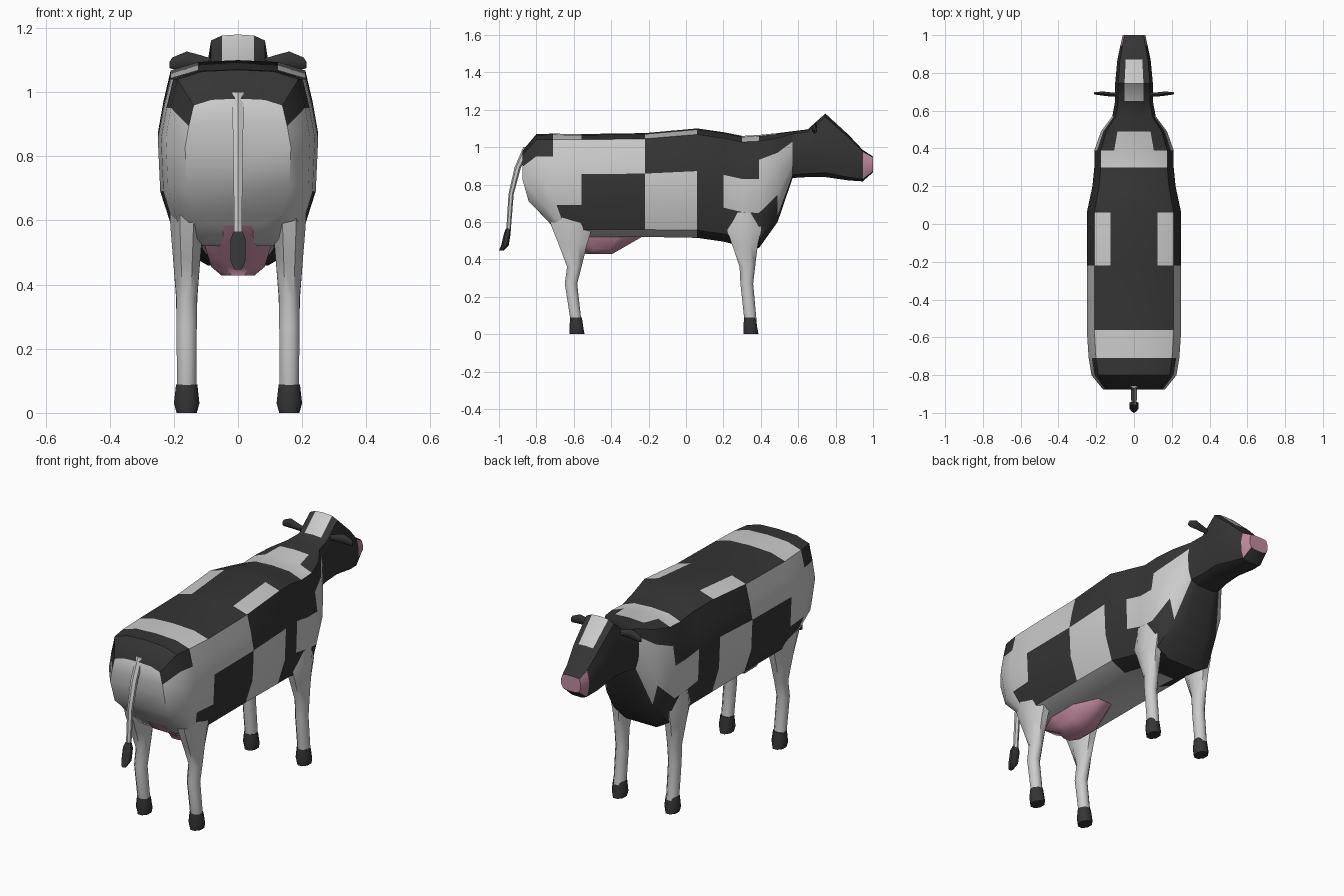
import bpy, math

if "Cube" in bpy.data.objects:
    bpy.data.objects.remove(bpy.data.objects["Cube"])

def mat(name, rgb):
    m = bpy.data.materials.new(name)
    m.diffuse_color = (*rgb, 1)
    m.use_nodes = True
    m.node_tree.nodes["Principled BSDF"].inputs["Base Color"].default_value = m.diffuse_color
    return m

MATS = {"W": mat("white_hide", (0.72, 0.72, 0.72)),
        "B": mat("black_hide", (0.035, 0.035, 0.035)),
        "P": mat("pink_skin", (0.55, 0.26, 0.36))}
KEYS = list(MATS)

def finish(name, verts, faces, colours, mirror=False, angle=40):
    me = bpy.data.meshes.new(name)
    me.from_pydata(verts, [], faces)
    for k in KEYS:
        me.materials.append(MATS[k])
    for p, c in zip(me.polygons, colours):
        p.material_index = KEYS.index(c)
    ob = bpy.data.objects.new(name, me)
    bpy.context.collection.objects.link(ob)
    bpy.ops.object.select_all(action='DESELECT')
    ob.select_set(True)
    bpy.context.view_layer.objects.active = ob
    bpy.ops.object.mode_set(mode='EDIT')
    bpy.ops.mesh.select_all(action='SELECT')
    bpy.ops.mesh.normals_make_consistent(inside=False)
    bpy.ops.object.mode_set(mode='OBJECT')
    bpy.ops.object.shade_smooth_by_angle(angle=math.radians(angle))
    if mirror:
        ob.modifiers.new("mirror", 'MIRROR').use_mirror_merge = False
    return ob

# Half cross-section (width fraction, height fraction), top centre to bottom centre
SECTION = [(0, 1), (.5, .99), (.84, .945), (.93, .78), (1, .61),
           (.97, .31), (.8, .07), (.45, 0), (0, 0)]

def trunk(name, rings, patches, cap_first=None, cap_last=None):
    """Loft rings (y, top, bottom, half width, lower forward shift) along y;
    each patch string colours one segment from the spine to the belly."""
    half = len(SECTION) - 1
    n = 2 * half
    verts, faces, cols = [], [], []
    for y, top, bot, w, low in rings:
        for i in range(n):
            fx, f = SECTION[i if i <= half else n - i]
            yy = y + low * max(0, .4 - f) / .4
            verts.append((w * fx * (1 if i <= half else -1), yy, bot + f * (top - bot)))
    for r, patch in enumerate(patches):
        for i in range(n):
            j = (i + 1) % n
            faces.append((r*n + i, r*n + j, (r+1)*n + j, (r+1)*n + i))
            cols.append(patch[i if i < half else n - 1 - i])
    for base, c in ((0, cap_first), ((len(rings) - 1) * n, cap_last)):
        if c:
            for i in range(half):
                q = [i, i + 1, n - i - 1, (n - i) % n]
                faces.append(tuple(base + k for k in dict.fromkeys(q)))
                cols.append(c)
    return finish(name, verts, faces, cols)

def limb(name, rings, colour, sides=8, axis='z', mirror=False):
    """Capped tube through rings (x, y, z, radius a, radius b)."""
    verts, faces = [], []
    for x, y, z, a, b in rings:
        for i in range(sides):
            t = 2 * math.pi * (i + .5) / sides
            u, v = a * math.cos(t), b * math.sin(t)
            verts.append((x + u, y + v, z) if axis == 'z' else (x, y + u, z + v))
    for r in range(len(rings) - 1):
        for i in range(sides):
            j = (i + 1) % sides
            faces.append((r*sides + i, r*sides + j, (r+1)*sides + j, (r+1)*sides + i))
    faces.append(tuple(range(sides)))
    faces.append(tuple(range(len(verts) - sides, len(verts))))
    return finish(name, verts, faces, colour * len(faces), mirror, 50)

# Body with patchwork hide, rump to neck
neck = (.57, 1.085, .835, .115, 0)
trunk("body", [
    (-.875, .98, .59, .165, .15), (-.80, 1.07, .53, .225, .13),
    (-.71, 1.072, .52, .24, .08), (-.56, 1.07, .52, .25, 0),
    (-.22, 1.075, .52, .25, 0), (.06, 1.10, .515, .25, 0),
    (.20, 1.08, .495, .22, 0), (.30, 1.06, .47, .21, 0),
    (.39, 1.065, .46, .21, 0), (.49, 1.075, .60, .175, 0), neck],
    ["BBBWWWWW", "BBBWWWWW", "WWWWWBWW", "BBWWBBWW", "BWBBWWWW",
     "BBBBBBBW", "BBBBWBBB", "WWBBWBBB", "WBBWWBBB", "BBBWWWBB"],
    cap_first="W")

# Head with blaze and pink muzzle
trunk("head", [
    neck, (.65, 1.095, .84, .1, 0), (.745, 1.18, .84, .1, 0),
    (.87, 1.065, .822, .088, 0), (.945, .985, .817, .072, 0),
    (1.0, .95, .865, .06, 0)],
    ["BBBBBBBB", "WBBBBBBB", "WBBBBBBB", "BBBBBBBB", "BBPPPPBB"],
    cap_last="P")

# Ears
limb("ear", [(.08, .685, 1.09, .012, .014), (.115, .685, 1.095, .013, .02),
             (.16, .69, 1.10, .013, .027), (.205, .692, 1.09, .008, .018),
             (.213, .692, 1.085, .004, .01)], "B", 6, 'x', True)

# Eyes
limb("eye", [(.08, .785, 1.04, .018, .018), (.091, .785, 1.04, .016, .016),
             (.094, .785, 1.04, .008, .008)], "B", 10, 'x', True)

# Legs
limb("back_leg", [(.155, -.615, .68, .065, .14), (.16, -.61, .58, .055, .12),
                  (.16, -.605, .48, .046, .082), (.16, -.597, .36, .035, .042),
                  (.16, -.615, .27, .034, .036), (.16, -.588, .07, .033, .031)],
     "W", mirror=True)
limb("front_leg", [(.155, .31, .70, .05, .085), (.16, .31, .56, .052, .10),
                   (.16, .315, .48, .046, .075), (.16, .328, .36, .036, .045),
                   (.16, .325, .27, .034, .037), (.16, .345, .07, .033, .035)],
     "W", mirror=True)

# Hooves
for name, y in (("back_hoof", -.588), ("front_hoof", .342)):
    limb(name, [(.16, y, .088, .036, .034), (.16, y + .002, .03, .043, .041),
                (.16, y + .005, 0, .034, .044)], "B", mirror=True)

# Udder
limb("udder", [(0, -.47, .61, .118, .29), (0, -.45, .53, .115, .25),
               (0, -.45, .455, .09, .11), (0, -.47, .428, .055, .08)], "P")

# Tail and tuft
limb("tail", [(0, -.85, 1.0, .02, .02), (0, -.90, .89, .019, .017),
              (0, -.935, .75, .016, .014), (0, -.95, .54, .014, .012)], "W", 6)
limb("tail_tuft", [(0, -.95, .565, .016, .013), (0, -.955, .54, .028, .018),
                   (0, -.968, .475, .027, .02), (0, -.988, .447, .013, .012)], "B", 6)
